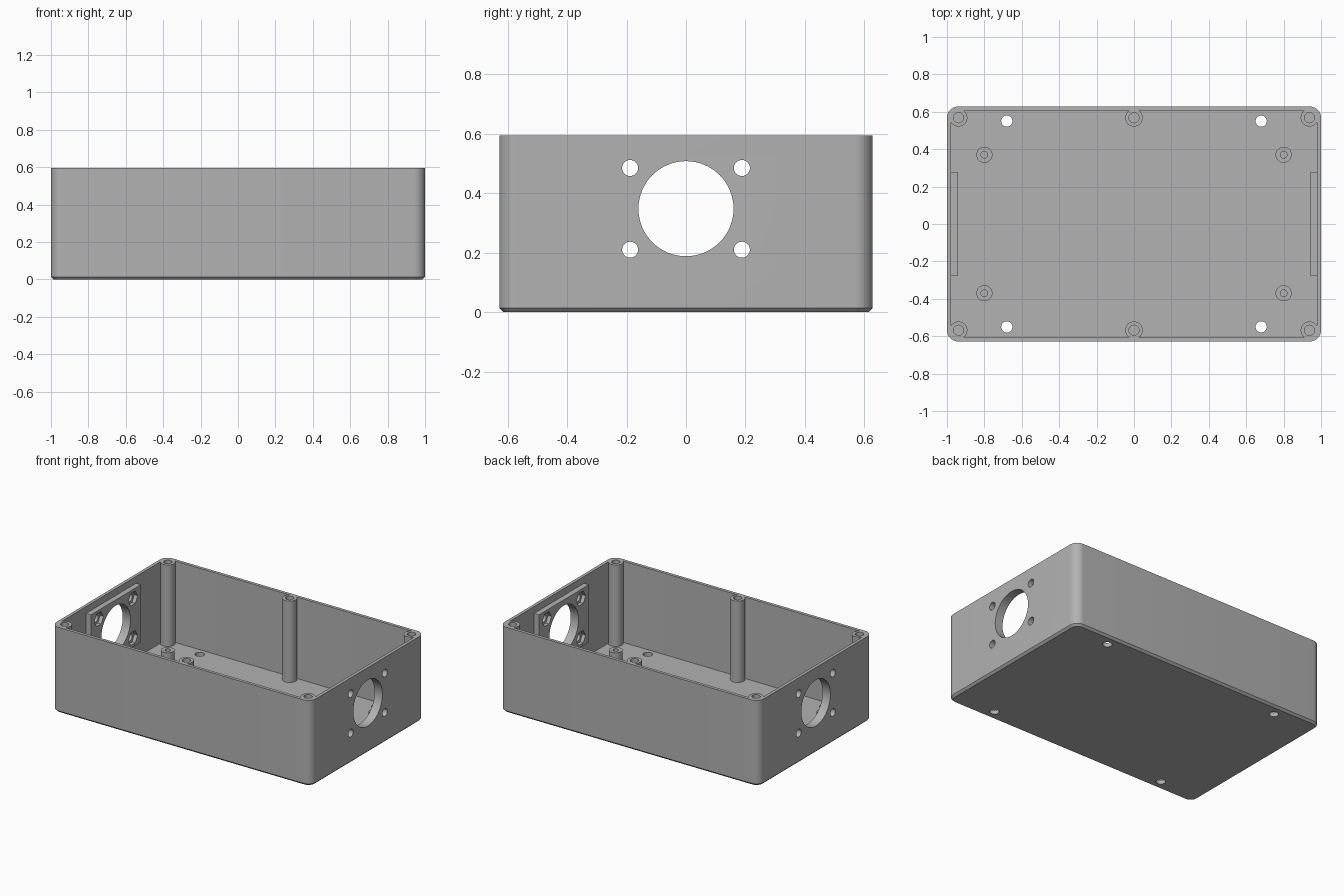
import bpy, bmesh, math
from mathutils import Matrix

if "Cube" in bpy.data.objects:
    bpy.data.objects.remove(bpy.data.objects["Cube"])

HX, HY, TOP = 1.0, 0.628, 0.595      # outer half sizes and height
WALL, FLOOR, RAD = 0.022, 0.028, 0.06
PORT_Z, PORT_R = 0.348, 0.16         # round port in each end wall

grey = bpy.data.materials.new("grey plastic")
grey.diffuse_color = (0.445, 0.445, 0.445, 1)
grey.use_nodes = True
grey.node_tree.nodes["Principled BSDF"].inputs["Base Color"].default_value = grey.diffuse_color


def finish(name, bm):
    bmesh.ops.recalc_face_normals(bm, faces=bm.faces)
    mesh = bpy.data.meshes.new(name)
    bm.to_mesh(mesh)
    bm.free()
    ob = bpy.data.objects.new(name, mesh)
    bpy.context.collection.objects.link(ob)
    mesh.materials.append(grey)
    return ob


def select(ob):
    bpy.ops.object.select_all(action='DESELECT')
    ob.select_set(True)
    bpy.context.view_layer.objects.active = ob


def smooth(ob):
    select(ob)
    bpy.ops.object.shade_smooth_by_angle(angle=math.radians(30))


def rounded_ring(bm, inset, z, seg=10):
    """Rounded rectangle of vertices, inset from the outer outline."""
    r, ring = RAD - inset, []
    for k, (sx, sy) in enumerate([(1, 1), (-1, 1), (-1, -1), (1, -1)]):
        for i in range(seg + 1):
            a = math.pi / 2 * (k + i / seg)
            ring.append(bm.verts.new((sx * (HX - RAD) + r * math.cos(a),
                                      sy * (HY - RAD) + r * math.sin(a), z)))
    return ring


def loft(bm, rings):
    for a, b in zip(rings, rings[1:]):
        for i in range(len(a)):
            j = (i + 1) % len(a)
            bm.faces.new((a[i], a[j], b[j], b[i]))
    bm.faces.new(rings[0])
    bm.faces.new(rings[-1])


def post(name, x, y, z0, z1, r, hole_r, hole_z, seg=32):
    """Round post with a blind screw hole in its top."""
    bm = bmesh.new()
    rings = [[bm.verts.new((x + q * math.cos(2 * math.pi * i / seg),
                            y + q * math.sin(2 * math.pi * i / seg), z))
              for i in range(seg)]
             for q, z in [(r, z0), (r, z1), (hole_r, z1), (hole_r, hole_z)]]
    loft(bm, rings)
    smooth(finish(name, bm))


def rod(bm, loc, r, length, axis='Z', seg=32):
    turn = Matrix.Rotation(math.pi / 2, 4, 'Y') if axis == 'X' else Matrix()
    bmesh.ops.create_cone(bm, cap_ends=True, segments=seg, radius1=r, radius2=r,
                          depth=length, matrix=Matrix.Translation(loc) @ turn)


def cut(ob, cutter):
    cutter.hide_render = True
    mod = ob.modifiers.new("cut", 'BOOLEAN')
    mod.operation, mod.solver, mod.object = 'DIFFERENCE', 'EXACT', cutter
    select(ob)
    bpy.ops.object.modifier_apply(modifier=mod.name)


bolts = [(y, z) for y in (-0.188, 0.188) for z in (0.21, 0.485)]

# Cutter for the ports and their bolt holes, through both end walls
bm = bmesh.new()
for s in (-1, 1):
    rod(bm, (s, 0, PORT_Z), PORT_R, 0.3, 'X', 64)
    for y, z in bolts:
        rod(bm, (s, y, z), 0.027, 0.3, 'X')
port_cutter = finish("port_cutter", bm)

# Cutter for the four floor holes
bm = bmesh.new()
for x in (-0.68, 0.68):
    for y in (-0.55, 0.55):
        rod(bm, (x, y, 0), 0.03, 0.2)
floor_cutter = finish("floor_cutter", bm)

# Open box with chamfered bottom edge
bm = bmesh.new()
loft(bm, [rounded_ring(bm, i, z) for i, z in
          [(0.014, 0), (0, 0.014), (0, TOP), (WALL, TOP), (WALL, FLOOR)]])
box = finish("box_shell", bm)
cut(box, port_cutter)
cut(box, floor_cutter)
smooth(box)

# Reinforcing plates behind the ports, with hexagonal nut pockets
for s, side in ((-1, "left"), (1, "right")):
    bm = bmesh.new()
    bmesh.ops.create_cube(bm, size=1, matrix=Matrix.Translation((s * 0.96, 0, PORT_Z))
                          @ Matrix.Diagonal((0.04, 0.55, 0.40, 1)))
    plate = finish(side + "_port_plate", bm)
    bm = bmesh.new()
    for y, z in bolts:
        rod(bm, (s * 0.94, y, z), 0.05, 0.05, 'X', 6)
    nut_cutter = finish("nut_cutter", bm)
    cut(plate, port_cutter)
    cut(plate, nut_cutter)
    smooth(plate)
    bpy.data.objects.remove(nut_cutter)

bpy.data.objects.remove(port_cutter)
bpy.data.objects.remove(floor_cutter)

# Lid screw pillars and short board standoffs
for y in (-0.568, 0.568):
    for x in (-0.938, 0, 0.938):
        post("lid_pillar", x, y, 0.02, TOP, 0.047, 0.027, 0.25)
for x in (-0.8, 0.8):
    for y in (-0.37, 0.37):
        post("board_standoff", x, y, 0.02, 0.095, 0.043, 0.018, 0.035)
